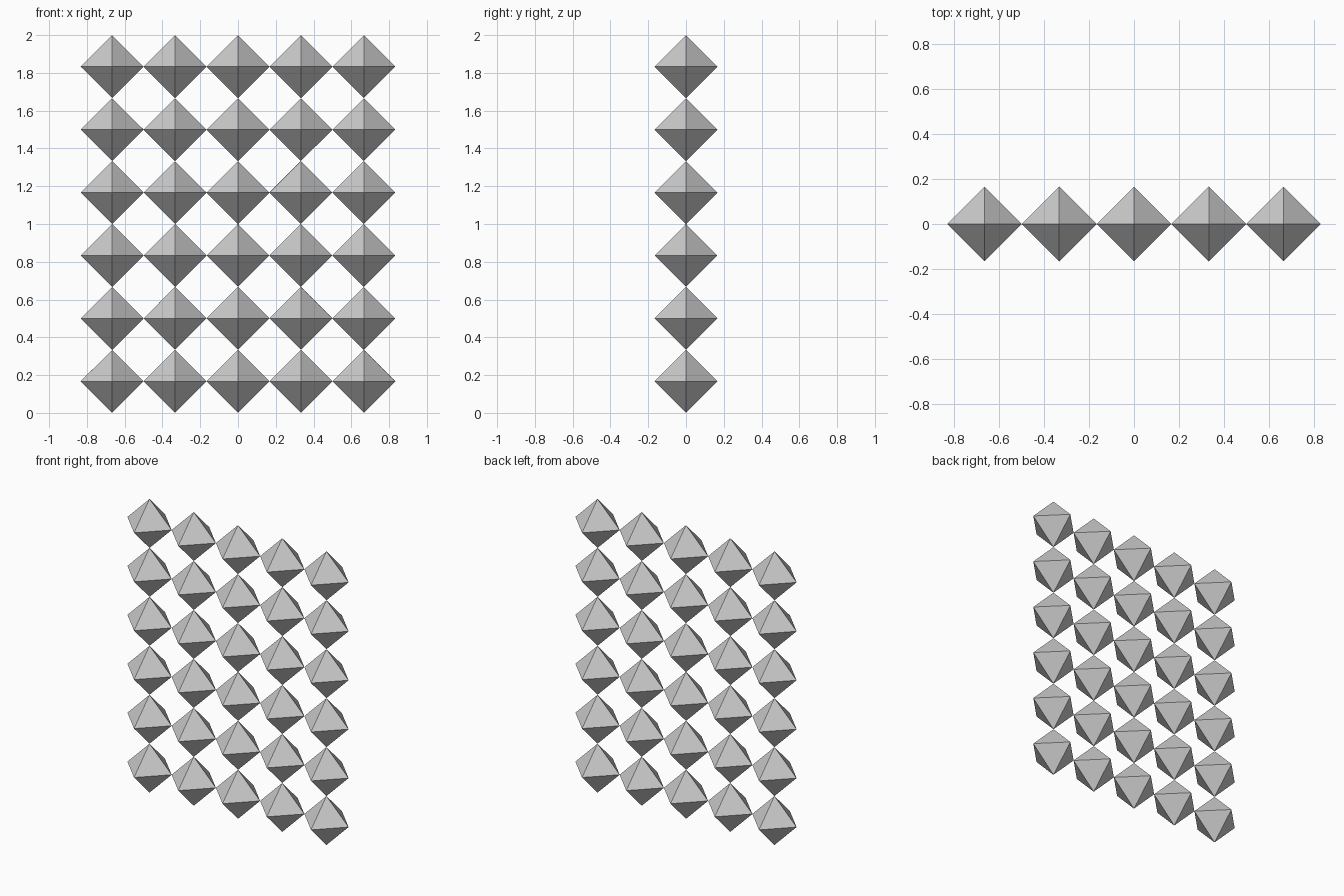
import bpy

if "Cube" in bpy.data.objects:
    bpy.data.objects.remove(bpy.data.objects["Cube"])

R = 1 / 6          # octahedron radius: six rows fill a height of 2
COLS, ROWS = 5, 6

# One shared octahedron mesh: square ring plus bottom and top points
ring = [(R, 0, 0), (0, R, 0), (-R, 0, 0), (0, -R, 0)]
verts = ring + [(0, 0, -R), (0, 0, R)]
faces = []
for i in range(4):
    j = (i + 1) % 4
    faces += [(i, j, 5), (j, i, 4)]
mesh = bpy.data.meshes.new("octahedron")
mesh.from_pydata(verts, [], faces)
mesh.update()

# Upright screen of octahedra touching at their points
for row in range(ROWS):
    for col in range(COLS):
        obj = bpy.data.objects.new(f"octahedron_row{row + 1}_col{col + 1}", mesh)
        obj.location = ((col - (COLS - 1) / 2) * 2 * R, 0, R + row * 2 * R)
        bpy.context.collection.objects.link(obj)
